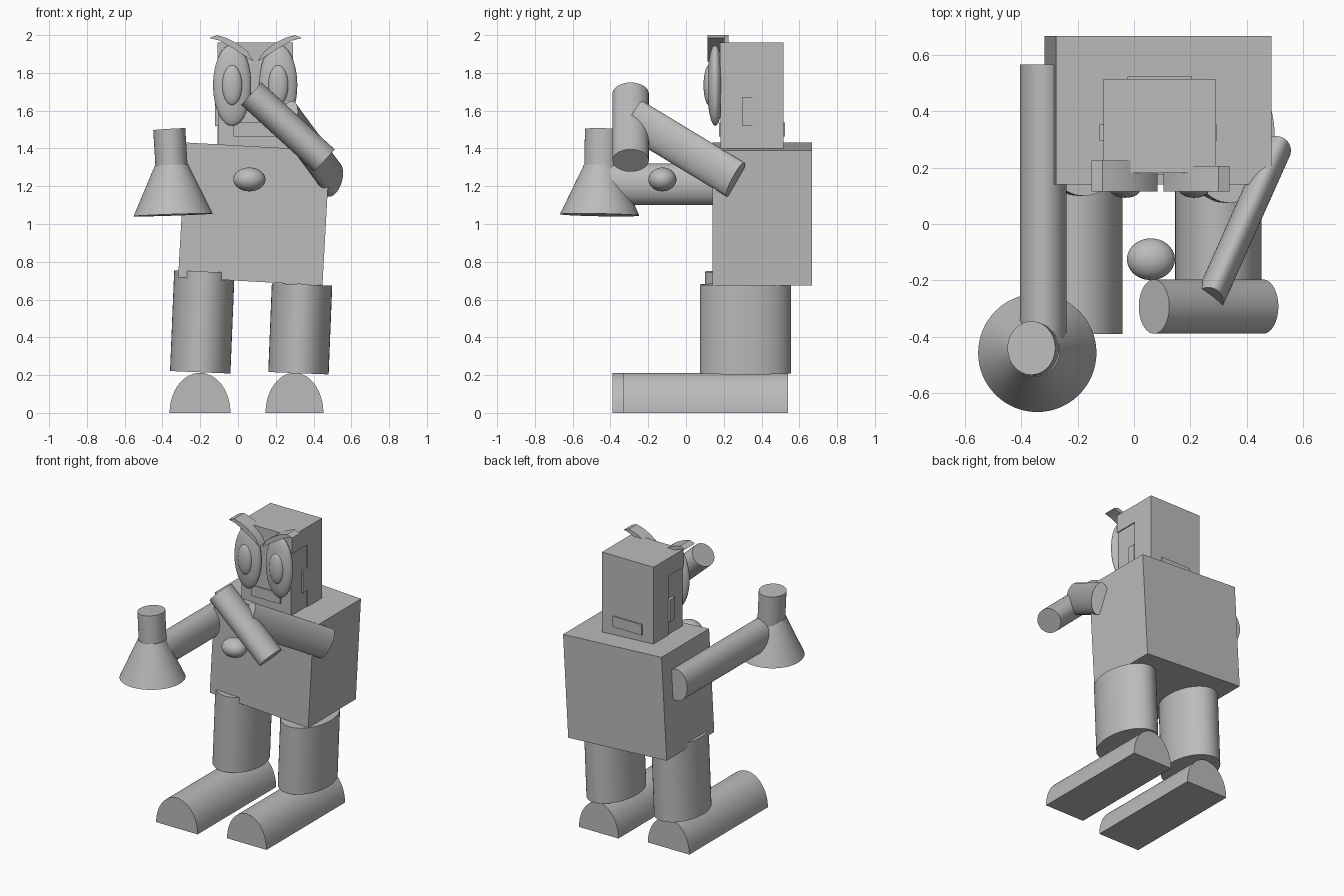
import bpy, bmesh, math
from mathutils import Vector, Matrix

cube = bpy.data.objects.get("Cube")
if cube:
    bpy.data.objects.remove(cube, do_unlink=True)

grey = bpy.data.materials.new("plain_grey")
grey.use_nodes = True
GREY = (0.5, 0.5, 0.5, 1)
grey.diffuse_color = GREY
grey.node_tree.nodes["Principled BSDF"].inputs["Base Color"].default_value = GREY


def finish(name, bm, matrix=None, smooth=True):
    """Turn a bmesh into a named grey object."""
    if matrix:
        bm.transform(matrix)
    bmesh.ops.recalc_face_normals(bm, faces=bm.faces[:])
    mesh = bpy.data.meshes.new(name)
    bm.to_mesh(mesh)
    bm.free()
    mesh.materials.append(grey)
    obj = bpy.data.objects.new(name, mesh)
    bpy.context.collection.objects.link(obj)
    if smooth:
        bpy.ops.object.select_all(action="DESELECT")
        obj.select_set(True)
        bpy.context.view_layer.objects.active = obj
        bpy.ops.object.shade_smooth_by_angle(angle=math.radians(35))
    return obj


def box(name, center, size, tilt=0):
    bm = bmesh.new()
    bmesh.ops.create_cube(bm, size=1)
    m = (Matrix.Translation(center) @ Matrix.Rotation(math.radians(tilt), 4, "Y")
         @ Matrix.Diagonal((*size, 1)))
    finish(name, bm, m, False)


def ball(name, center, radii):
    bm = bmesh.new()
    bmesh.ops.create_uvsphere(bm, u_segments=48, v_segments=24, radius=1)
    finish(name, bm, Matrix.Translation(center) @ Matrix.Diagonal((*radii, 1)))


def tube(name, start, end, r_side, r_other, side=(1, 0, 0), taper=1):
    """Oval cylinder from start to end; r_side is measured along side."""
    start, end = Vector(start), Vector(end)
    axis = (end - start).normalized()
    other = axis.cross(Vector(side)).normalized()
    across = other.cross(axis)
    bm = bmesh.new()
    bmesh.ops.create_cone(bm, cap_ends=True, segments=64, radius1=1, radius2=taper, depth=1)
    rot = Matrix((across, other, axis)).transposed().to_4x4()
    m = (Matrix.Translation((start + end) / 2) @ rot
         @ Matrix.Diagonal((r_side, r_other, (end - start).length, 1)))
    finish(name, bm, m)


def prism(name, points, near, far, along="y"):
    """Extrude an outline along y (x, z points) or along x (y, z points)."""
    bm = bmesh.new()
    place = (lambda u, v: (u, near, v)) if along == "y" else (lambda u, v: (near, u, v))
    face = bm.faces.new([bm.verts.new(place(u, v)) for u, v in points])
    geom = bmesh.ops.extrude_face_region(bm, geom=[face])["geom"]
    depth = far - near
    move = (0, depth, 0) if along == "y" else (depth, 0, 0)
    bmesh.ops.translate(bm, vec=move, verts=[g for g in geom if isinstance(g, bmesh.types.BMVert)])
    finish(name, bm)


# Torso, leaning a little to one side
box("torso", (0.085, 0.403, 1.053), (0.765, 0.527, 0.715), 3.2)
ball("chest_knob", (0.06, -0.125, 1.236), (0.085, 0.074, 0.063))

# Head: overhanging shell with a slightly narrower face block under it
MID = 0.091
shell = [(0.181, 1.96), (0.515, 1.96), (0.515, 1.39), (0.352, 1.39), (0.352, 1.835), (0.181, 1.835)]
prism("head_shell", shell, MID - 0.2, MID + 0.2, "x")
box("face_block", (MID, 0.27, 1.615), (0.386, 0.174, 0.45))
box("ears", (MID - 0.005, 0.325, 1.595), (0.418, 0.057, 0.155))
box("mouth_bar", (MID, 0.349, 1.5), (0.228, 0.349, 0.074))

# Eyes, pupils and eyebrows
brow = [(-0.245, 1.985), (-0.205, 2.0), (-0.155, 1.985), (-0.1, 1.957), (-0.045, 1.915),
        (-0.01, 1.86), (-0.065, 1.895), (-0.12, 1.93), (-0.19, 1.97)]
for label, s in (("right", -1), ("left", 1)):
    x = MID + s * 0.122
    ball(label + "_eye", (x, 0.155, 1.735), (0.101, 0.043, 0.215))
    ball(label + "_pupil", (x, 0.122, 1.735), (0.053, 0.029, 0.106))
    prism(label + "_eyebrow", [(0.094 - s * u, v) for u, v in brow], 0.115, 0.225 if s < 0 else 0.205)

# Legs and half-round feet
tube("right_leg", (-0.2, 0.322, 0.215), (-0.178, 0.322, 0.748), 0.16, 0.222)
tube("left_leg", (0.32, 0.315, 0.21), (0.339, 0.315, 0.68), 0.16, 0.24)
for label, x, r, front in (("right", -0.201, 0.161, -0.39), ("left", 0.299, 0.153, -0.33)):
    arc = [(x + r * math.cos(math.pi * i / 32), 0.212 * math.sin(math.pi * i / 32)) for i in range(33)]
    prism(label + "_foot", arc, front, front + 0.87)

# Right arm with a flared bell hand
tube("right_arm", (-0.322, 0.565, 1.21), (-0.322, -0.43, 1.21), 0.083, 0.11)
tube("bell_hand", (-0.343, -0.457, 1.048), (-0.352, -0.452, 1.312), 0.21, 0.21, taper=0.42)
tube("bell_handle", (-0.351, -0.444, 1.29), (-0.364, -0.44, 1.502), 0.085, 0.095)

# Left arm bent across the chest
tube("left_upper_arm", (0.505, 0.262, 1.235), (0.265, -0.275, 1.56), 0.052, 0.103, side=(0.535, -0.24, 0))
tube("left_forearm", (0.071, -0.293, 1.69), (0.458, -0.293, 1.336), 0.096, 0.08, side=(0, 1, 0))
